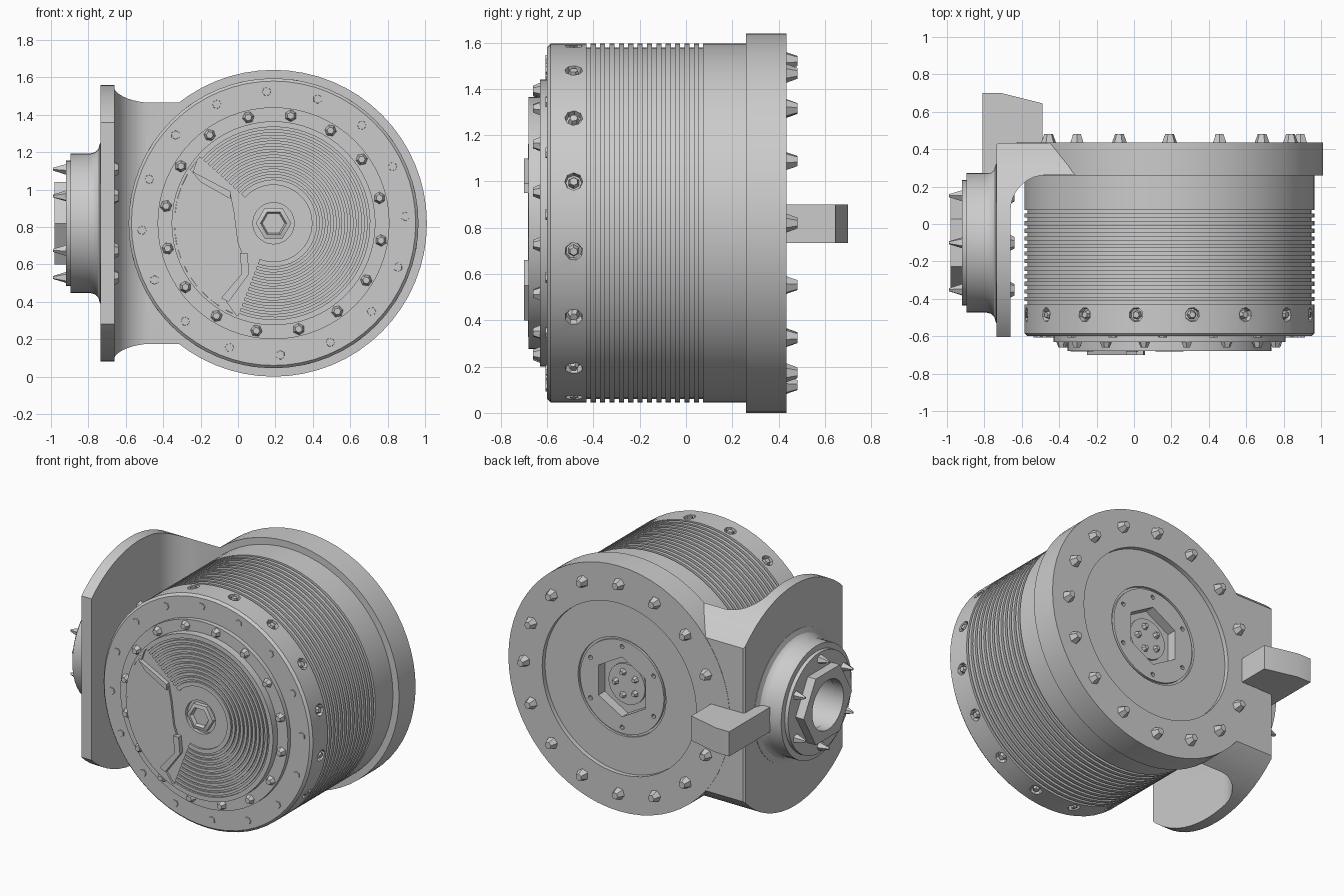
import bpy, bmesh, math
from math import sin, cos, pi, radians
from mathutils import Vector, Matrix

if "Cube" in bpy.data.objects:
    bpy.data.objects.remove(bpy.data.objects["Cube"])

CX, CZ = 0.19, 0.82      # drum axis (along y)
HY = -0.10               # hub axis (along x)


def at(axis, r, a, h):
    """Point at radius r, angle a, height h on the drum (Y) or hub (X) axis."""
    if axis == 'Y':
        return Vector((CX + r * cos(a), h, CZ + r * sin(a)))
    return Vector((h, HY + r * cos(a), CZ + r * sin(a)))


def finish(name, bm, angle=30):
    bmesh.ops.remove_doubles(bm, verts=bm.verts, dist=1e-5)
    bmesh.ops.recalc_face_normals(bm, faces=bm.faces)
    me = bpy.data.meshes.new(name)
    bm.to_mesh(me)
    bm.free()
    ob = bpy.data.objects.new(name, me)
    bpy.context.collection.objects.link(ob)
    if angle:
        smooth(ob, angle)
    return ob


def smooth(ob, angle=30):
    bpy.ops.object.select_all(action='DESELECT')
    ob.select_set(True)
    bpy.context.view_layer.objects.active = ob
    bpy.ops.object.shade_smooth_by_angle(angle=radians(angle))


def lathe(name, prof, axis='Y', n=64, a0=0.0, a1=360.0):
    """Revolve a (radius, height) profile; a partial turn treats it as closed and caps it."""
    bm = bmesh.new()
    full = a1 - a0 >= 360
    rings = [[bm.verts.new(at(axis, r, radians(a0 + (a1 - a0) * i / n), h)) for r, h in prof]
             for i in range(n if full else n + 1)]
    m = len(prof)
    for i in range(n):
        p, q = rings[i], rings[(i + 1) % len(rings)]
        for j in range(m - 1 if full else m):
            k = (j + 1) % m
            bm.faces.new((p[j], p[k], q[k], q[j]))
    if not full:
        bm.faces.new(rings[0])
        bm.faces.new(rings[-1])
    return finish(name, bm)


def prism(name, pts, lo, hi, up='Z', angle=30):
    """Extrude an xy outline along z, or an xz outline along y."""
    put = (lambda p, h: (p[0], p[1], h)) if up == 'Z' else (lambda p, h: (p[0], h, p[1]))
    bm = bmesh.new()
    f = bm.faces.new([bm.verts.new(put(p, lo)) for p in pts])
    g = bmesh.ops.extrude_face_region(bm, geom=[f])['geom']
    move = Vector(put((0, 0), hi - lo))
    bmesh.ops.translate(bm, vec=move, verts=[v for v in g if isinstance(v, bmesh.types.BMVert)])
    return finish(name, bm, angle)


def studs(name, spots, r, h, tip=0.55, sides=6):
    """Low-poly tapered bolts at (position, direction) pairs, joined in one object."""
    bm = bmesh.new()
    for k, (loc, d) in enumerate(spots):
        M = (Matrix.Translation(loc) @ d.to_track_quat('Z', 'Y').to_matrix().to_4x4()
             @ Matrix.Rotation(k * 0.7, 4, 'Z') @ Matrix.Translation((0, 0, h / 2)))
        bmesh.ops.create_cone(bm, cap_ends=True, segments=sides, radius1=r,
                              radius2=r * tip, depth=h, matrix=M)
    return finish(name, bm, 0)


def boolean(ob, cutter, op='DIFFERENCE'):
    mod = ob.modifiers.new('cut', 'BOOLEAN')
    mod.operation, mod.object, mod.solver = op, cutter, 'EXACT'
    me = bpy.data.meshes.new_from_object(ob.evaluated_get(bpy.context.evaluated_depsgraph_get()))
    ob.modifiers.clear()
    ob.data = me
    bpy.data.objects.remove(cutter)
    smooth(ob)


def ring(axis, r, h, n, d, off=0.0, skip=()):
    return [(at(axis, r, radians(off + 360 * i / n), h), Vector(d)) for i in range(n) if i not in skip]


def radial(r, h, n, off, sign=1):
    dirs = [radians(off + 360 * i / n) for i in range(n)]
    return [(at('Y', r, a, h), sign * Vector((cos(a), 0, sin(a)))) for a in dirs]


# Drum with fins
R = 0.775
prof = [(0, -0.60), (R - 0.015, -0.60), (R, -0.585)]
for i in range(13):
    y = -0.43 + i * 0.0405
    prof += [(R, y), (R - 0.016, y), (R - 0.016, y + 0.018), (R, y + 0.018)]
prof += [(R, 0.27), (0, 0.27)]
drum = lathe('drum', prof)
boolean(drum, studs('pocket_cutter', radial(R - 0.03, -0.485, 16, 13.4), 0.034, 0.06, 1.3, 8))
studs('drum_side_bolts', radial(R - 0.05, -0.485, 16, 13.4), 0.032, 0.05)
studs('drum_face_bolts', ring('Y', 0.705, -0.59, 16, (0, -1, 0), 3), 0.026, 0.016, 0.9)

# Front cover: stepped disc, recessed face, ribbed sector
lathe('front_cover', [(0, -0.59), (0.62, -0.59), (0.62, -0.63), (0.545, -0.63), (0.545, -0.68),
                      (0.53, -0.68), (0.53, -0.668), (0.11, -0.668), (0.11, -0.645), (0, -0.645)])
studs('cover_bolts', ring('Y', 0.582, -0.625, 16, (0, -1, 0), 13.4), 0.034, 0.036)
prof = [(0.535, -0.66), (0.535, -0.68)]
for i in range(10):
    r = 0.515 - i * 0.03
    prof += [(r, -0.68), (r, -0.669), (r - 0.012, -0.669), (r - 0.012, -0.68)]
prof += [(0.205, -0.68), (0.205, -0.66)]
lathe('ribbed_sector', prof, n=44, a0=-111, a1=138)
lathe('centre_nut', [(0, -0.64), (0.095, -0.64), (0.095, -0.675), (0.07, -0.682), (0.06, -0.66), (0, -0.66)], n=6)

# Smooth panel and its two raised clamps
arc = [(CX + 0.53 * cos(radians(a)), CZ + 0.53 * sin(radians(a))) for a in range(140, 249, 9)]
prism('cover_panel', arc + [(-0.06, 0.40), (0.06, 0.56), (0.0, 0.72), (-0.02, 0.88), (-0.04, 0.98), (-0.24, 1.09)],
      -0.682, -0.66, 'Y')
prism('upper_clamp', [(-0.25, 1.10), (-0.04, 0.99), (-0.04, 0.95), (-0.20, 1.04)], -0.70, -0.67, 'Y')
prism('lower_clamp', [(0.06, 0.55), (0.05, 0.66), (0.01, 0.66), (0.02, 0.55), (-0.09, 0.42), (-0.05, 0.40)],
      -0.70, -0.67, 'Y')

# Back flange with stepped recess, hexagonal socket and small holes
flange = lathe('back_flange', [(0, 0.26), (0.82, 0.26), (0.82, 0.435), (0.57, 0.435), (0.57, 0.405), (0.325, 0.405),
                               (0.325, 0.39), (0.31, 0.39), (0.31, 0.405), (0, 0.405)])
hexagon = [(CX + 0.2 * sin(i * pi / 3), CZ + 0.2 * cos(i * pi / 3)) for i in range(6)]
boolean(flange, prism('socket_cutter', hexagon, 0.34, 0.5, 'Y'))
boolean(flange, studs('hole_cutter', ring('Y', 0.27, 0.38, 6, (0, 1, 0), 30), 0.015, 0.06, 1, 8))
lathe('socket_boss', [(0, 0.33), (0.135, 0.33), (0.135, 0.355), (0, 0.355)], n=32)
studs('socket_bolts', ring('Y', 0.08, 0.35, 5, (0, 1, 0)), 0.025, 0.03)
studs('flange_bolts', ring('Y', 0.70, 0.43, 16, (0, 1, 0), 0, (8,)), 0.042, 0.052)

# Angle bracket: L section trimmed by the round plate outline and the flange recess
L = [(-0.735, -0.605), (-0.66, -0.605)]
L += [(-0.47 - 0.19 * cos(radians(a)), 0.072 + 0.19 * sin(radians(a))) for a in range(0, 91, 10)]
L += [(-0.25, 0.262), (-0.25, 0.433), (-0.725, 0.433), (-0.735, 0.423)]
bracket = prism('bracket', L, 0.0, 1.64)
boolean(bracket, lathe('plate_cutter', [(0, -1), (0.74, -1), (0.74, 0.3), (0, 0.3)], 'X'), 'INTERSECT')
boolean(bracket, lathe('flange_cutter', [(0, -1), (0.6, -1), (0.6, 1), (0, 1)]))
prism('key_block', [(-0.81, 0.27), (-0.70, 0.27), (-0.70, 0.40), (-0.49, 0.40), (-0.49, 0.645),
                    (-0.71, 0.70), (-0.81, 0.70)], 0.735, 0.90)

# Side hub with flared foot, hexagonal collar and bore
lathe('hub', [(0, -0.70), (0.43, -0.70), (0.43, -0.737), (0.395, -0.748), (0.38, -0.765), (0.373, -0.79),
              (0.373, -0.895), (0.335, -0.895), (0.335, -0.92), (0.17, -0.92), (0.17, -0.745), (0, -0.745)], 'X', 48)
bpy_collar = lathe('hub_collar', [(0, -0.91), (0.255, -0.91), (0.255, -0.98), (0, -0.98)], 'X', 6)
boolean(bpy_collar, lathe('bore_cutter', [(0, -1.1), (0.165, -1.1), (0.165, -0.8), (0, -0.8)], 'X', 48))
studs('hub_bolts', ring('X', 0.29, -0.915, 6, (-1, 0, 0), 30), 0.032, 0.075, 0.25, 5)
studs('plate_inner_bolts', ring('X', 0.29, -0.665, 6, (1, 0, 0), 30), 0.045, 0.025, 0.7)
